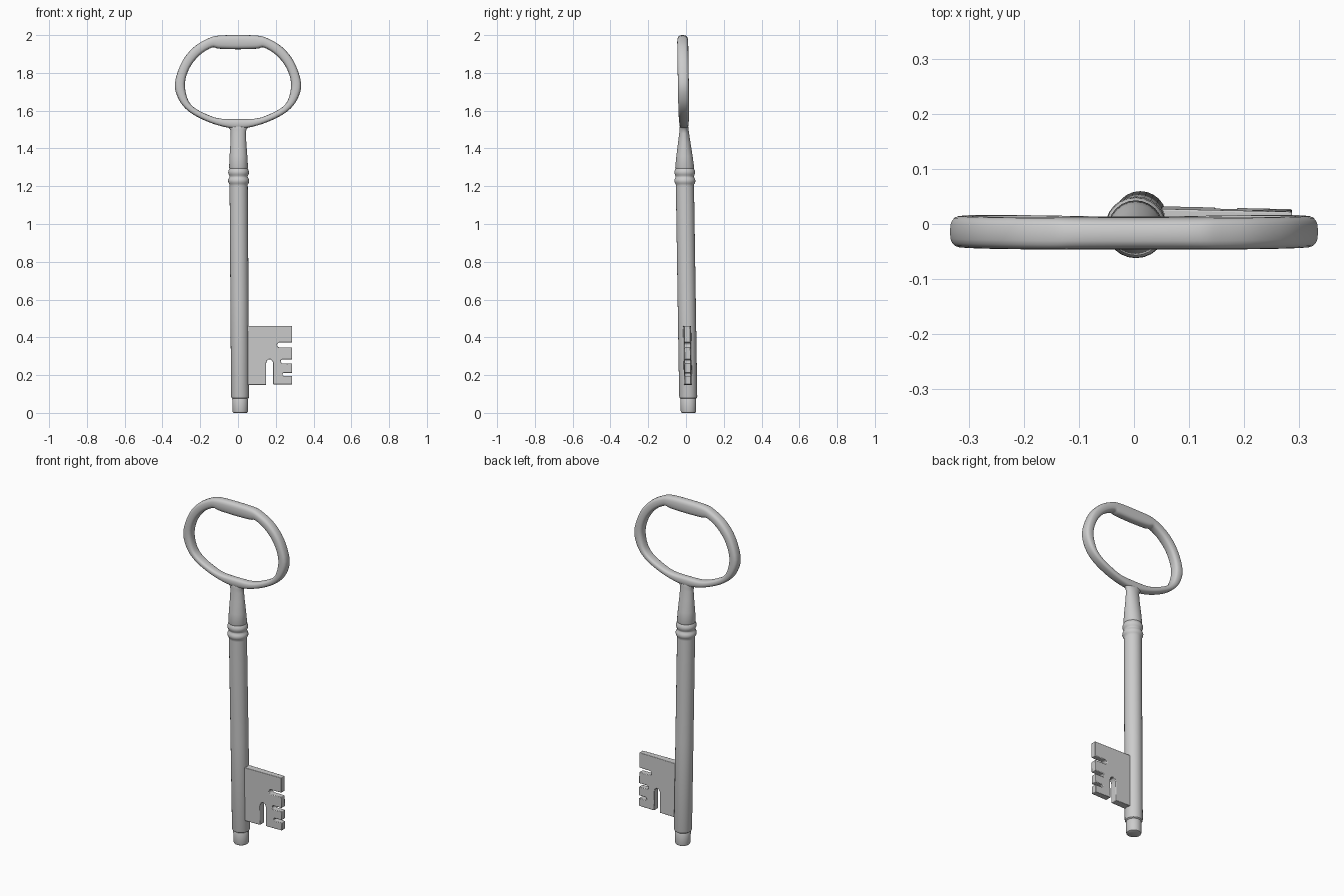
import bpy, bmesh, math
from mathutils import Vector

if "Cube" in bpy.data.objects:
    bpy.data.objects.remove(bpy.data.objects["Cube"])


def axis(z):
    """Centre of the slightly leaning key at height z."""
    return Vector((0.012 - 0.007 * z, 0.013 - 0.0155 * z, z))


def finish(name, bm, angle=35):
    bmesh.ops.recalc_face_normals(bm, faces=bm.faces)
    mesh = bpy.data.meshes.new(name)
    bm.to_mesh(mesh)
    bm.free()
    obj = bpy.data.objects.new(name, mesh)
    bpy.context.collection.objects.link(obj)
    bpy.ops.object.select_all(action='DESELECT')
    obj.select_set(True)
    bpy.context.view_layer.objects.active = obj
    bpy.ops.object.shade_smooth_by_angle(angle=math.radians(angle))
    return obj


def loft(name, loops, closed):
    """Skin a list of vertex loops, capped or joined end to end."""
    bm = bmesh.new()
    rings = [[bm.verts.new(p) for p in loop] for loop in loops]
    n = len(rings[0])
    pairs = list(zip(rings, rings[1:])) + ([(rings[-1], rings[0])] if closed else [])
    for a, b in pairs:
        for i in range(n):
            j = (i + 1) % n
            bm.faces.new((a[i], a[j], b[j], b[i]))
    if not closed:
        bm.faces.new(rings[0][::-1])
        bm.faces.new(rings[-1])
    return finish(name, bm)


# Shank: tip, barrel, two-bead collar and neck flattening toward the bow (z, rx, ry)
def bead(z0, z1, r0, r1):
    return [(z0 + (z1 - z0) * k / 6, *[r0 + (r1 - r0) * math.sin(math.pi * k / 6)] * 2)
            for k in range(7)]


profile = [(0.0, 0.034, 0.034), (0.003, 0.039, 0.039), (0.01, 0.041, 0.041),
           (0.07, 0.042, 0.042), (0.075, 0.040, 0.040), (0.08, 0.046, 0.046),
           (0.088, 0.048, 0.048), (0.6, 0.048, 0.048), (1.20, 0.048, 0.048)]
profile += bead(1.208, 1.249, 0.048, 0.056) + bead(1.253, 1.294, 0.048, 0.055)
profile += [(1.30, 0.050, 0.050), (1.36, 0.047, 0.043), (1.43, 0.042, 0.033),
            (1.48, 0.040, 0.026), (1.50, 0.043, 0.024), (1.512, 0.053, 0.023),
            (1.522, 0.068, 0.020)]
SEG = 24
loft("shank", [[axis(z) + Vector((rx * math.cos(t), ry * math.sin(t), 0))
                for t in (2 * math.pi * i / SEG for i in range(SEG))]
               for z, rx, ry in profile], False)

# Bow: right half as outer x, z, inner x, z, half depth
half = [(0, 2.0, 0, 1.925, .029), (.105, 1.997, .100, 1.928, .029),
        (.158, 1.982, .138, 1.934, .029), (.232, 1.938, .205, 1.892, .029),
        (.296, 1.860, .257, 1.825, .029), (.334, 1.745, .281, 1.745, .029),
        (.314, 1.660, .268, 1.665, .029), (.262, 1.597, .234, 1.618, .028),
        (.178, 1.549, .165, 1.580, .027), (.085, 1.517, .095, 1.558, .025),
        (0, 1.505, 0, 1.555, .024)]
keys = half + [(-a, b, -c, d, e) for a, b, c, d, e in half[-2:0:-1]]


def catmull(p, q, r, s, t):
    return [0.5 * (2 * b + (c - a) * t + (2 * a - 5 * b + 4 * c - d) * t * t
                   + (3 * b - a - 3 * c + d) * t ** 3) for a, b, c, d in zip(p, q, r, s)]


def power(v, e):
    return math.copysign(abs(v) ** e, v)


loops, n = [], len(keys)
for i in range(n):
    for k in range(4):
        ox, oz, ix, iz, d = catmull(keys[i - 1], keys[i], keys[(i + 1) % n],
                                    keys[(i + 2) % n], k / 4)
        mid = Vector(((ox + ix) / 2, 0, (oz + iz) / 2))
        arm = Vector(((ox - ix) / 2, 0, (oz - iz) / 2))
        loop = []
        for s in range(20):
            t = 2 * math.pi * s / 20
            p = mid + arm * power(math.cos(t), 0.7)
            p.y = axis(p.z).y + d * power(math.sin(t), 0.7)
            loop.append(p)
        loops.append(loop)
loft("bow", loops, True)


# Bit: toothed plate outline with round-ended slots
def slot(z0, z1, x):
    """Slot from the outer edge, traced upward from z0 to z1."""
    r, zc = (z1 - z0) / 2, (z0 + z1) / 2
    arc = [(x + r - r * math.sin(math.pi * k / 6), zc - r * math.cos(math.pi * k / 6))
           for k in range(7)]
    return [(EDGE, z0)] + arc + [(EDGE, z1)]


EDGE = 0.287
outline = [(0.02, 0.148), (0.149, 0.148)]
outline += [(0.149, 0.262), (0.153, 0.275), (0.162, 0.283), (0.173, 0.283),
            (0.182, 0.275), (0.186, 0.262)]
outline += [(0.186, 0.151), (EDGE, 0.151)]
outline += slot(0.196, 0.212, 0.236) + slot(0.262, 0.283, 0.226) + slot(0.347, 0.373, 0.207)
outline += [(EDGE, 0.461), (0.02, 0.461)]
bm = bmesh.new()
sides = []
for sign in (-1, 1):
    sides.append([bm.verts.new((x, axis(z).y + sign * (0.0225 - 0.022 * x), z))
                  for x, z in outline])
bm.faces.new(sides[0])
bm.faces.new(sides[1][::-1])
for i in range(len(outline)):
    j = (i + 1) % len(outline)
    bm.faces.new((sides[0][j], sides[0][i], sides[1][i], sides[1][j]))
bit = finish("bit", bm)
bevel = bit.modifiers.new("soft_edges", 'BEVEL')
bevel.width = 0.003
bevel.segments = 2
bevel.limit_method = 'ANGLE'
bevel.angle_limit = math.radians(50)
